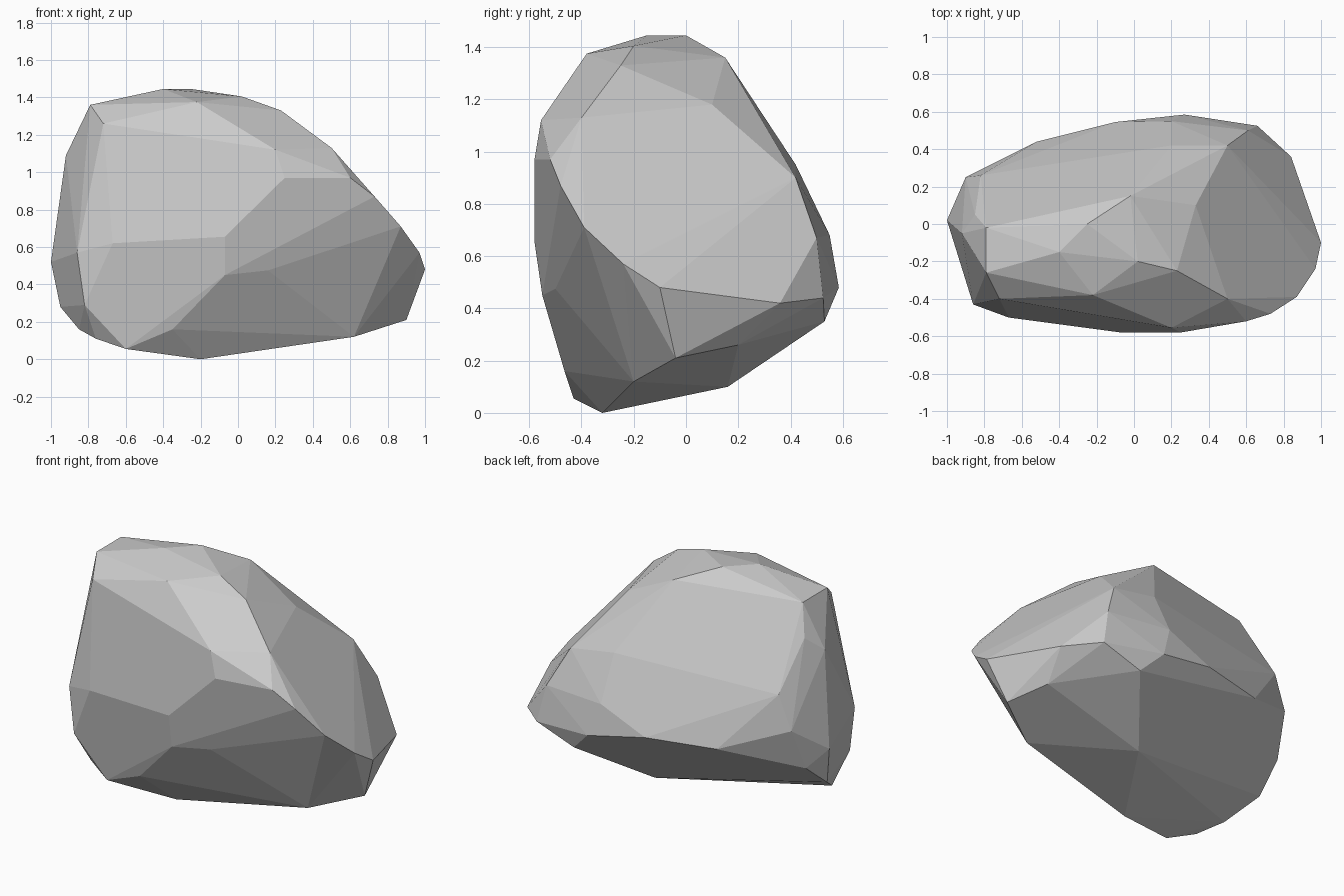
import bpy, bmesh, math

# Extreme corners of the boulder, grouped by side
FRONT = [(-.07, -.58, .655), (.25, -.58, .97), (-.67, -.5, .62), (-.86, -.43, .57),
         (-.07, -.55, .45), (.16, -.5, .475), (.6, -.52, .97), (.2, -.555, 1.12),
         (-.82, -.44, .29), (-.35, -.465, .16)]
TOP = [(-.79, -.26, 1.36), (-.72, -.4, 1.26), (-.79, -.02, 1.36), (-.22, -.38, 1.375),
       (-.4, -.15, 1.445), (-.25, 0, 1.445), (.02, -.2, 1.405), (-.02, .15, 1.36),
       (.23, -.25, 1.33), (.33, .1, 1.18), (.5, -.4, 1.13)]
RIGHT = [(.73, -.48, .87), (.87, -.39, .71), (.97, -.24, .57), (1, -.1, .48),
         (.9, -.04, .21), (.62, -.2, .12), (.8, .2, .26), (.84, .36, .42)]
BACK = [(.5, .42, .9), (.61, .5, .67), (.2, .42, .95), (.2, .55, .68),
        (.27, .585, .48), (.66, .525, .44), (.4, .53, .35), (-.1, .545, .55),
        (-.52, .44, .55)]
LEFT_BASE = [(-1, .02, .52), (-.9, .25, .69), (-.93, .15, .43), (-.82, .26, .9),
             (-.85, .05, 1.18), (-.92, -.05, 1.09), (-.95, -.03, .28),
             (-.85, -.22, .16), (-.76, -.36, .11), (-.6, -.43, .055),
             (-.2, -.32, 0), (.1, .16, .1)]

# Wrap the corners in a convex skin
bm = bmesh.new()
for co in FRONT + TOP + RIGHT + BACK + LEFT_BASE:
    bm.verts.new(co)
bmesh.ops.convex_hull(bm, input=bm.verts[:])
loose = [v for v in bm.verts if not v.link_faces]
bmesh.ops.delete(bm, geom=loose, context='VERTS')

# Merge nearly coplanar triangles into broad chipped facets
bmesh.ops.dissolve_limit(bm, angle_limit=math.radians(4), verts=bm.verts[:], edges=bm.edges[:])
bmesh.ops.recalc_face_normals(bm, faces=bm.faces[:])

mesh = bpy.data.meshes.new("boulder")
bm.to_mesh(mesh)
bm.free()
rock = bpy.data.objects.new("boulder", mesh)
bpy.context.collection.objects.link(rock)
